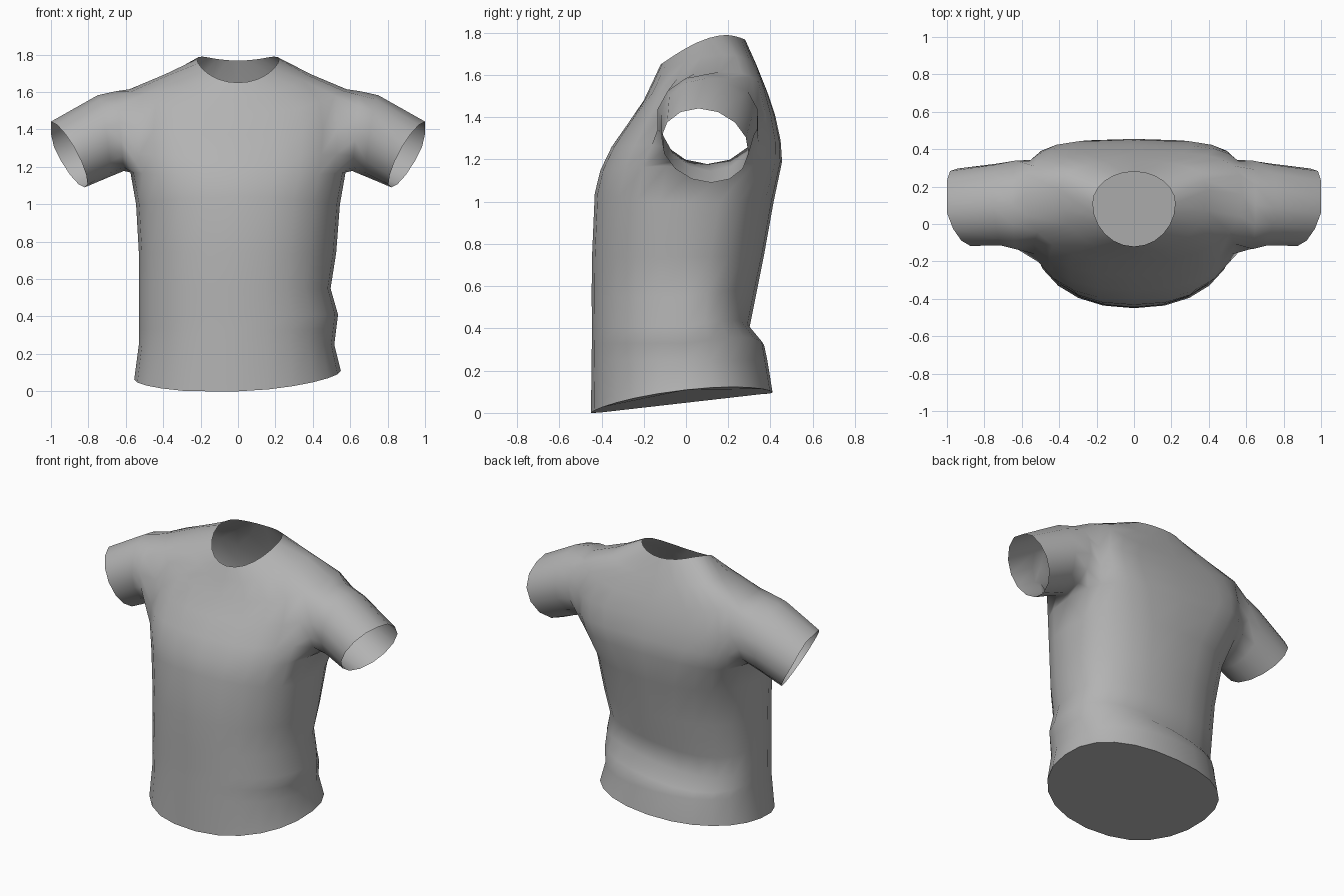
import bpy, bmesh, math
from mathutils import Vector

if "Cube" in bpy.data.objects:
    bpy.data.objects.remove(bpy.data.objects["Cube"])

N = 24          # points around the body
CUT = 2         # half width of the armhole, in columns

# left width, right width, side z, front y, front z, back y, back z, middle y,
# squareness of the front and of the back
RINGS = [
    (.555, .55, .08, -.45, .0, .41, .10, .0, .90, .90),        # hem
    (.53, .515, .25, -.447, .25, .385, .25, .0, .90, .90),
    (.53, .525, .33, -.446, .33, .37, .32, .0, .90, .90),
    (.53, .535, .41, -.445, .41, .30, .40, .0, .90, .88),      # waist fold
    (.53, .495, .55, -.447, .55, .33, .55, .0, .90, .88),
    (.53, .525, .74, -.445, .74, .37, .75, .0, .90, .86),
    (.545, .545, 1.0, -.432, 1.04, .415, 1.0, .02, .86, .78),
    (.575, .575, 1.17, -.405, 1.15, .455, 1.19, .06, .82, .60),   # armpit
    (.59, .59, 1.27, -.352, 1.26, .448, 1.29, .09, .81, .50),
    (.60, .60, 1.42, -.275, 1.37, .422, 1.41, .12, .81, .48),
    (.58, .58, 1.615, -.20, 1.48, .385, 1.52, .16, .82, .58),     # shoulder
    (.39, .39, 1.695, -.155, 1.575, .335, 1.645, .18, .86, .75),
    (.22, .22, 1.77, -.12, 1.65, .28, 1.775, .11, 1.0, 1.0),      # neckline
]
ARM_LOW, ARM_TOP = 7, 10

# sleeve sections: top (x, z), bottom (x, z), front y, back y, forward turn, twist
SLEEVE = [
    ((.65, 1.605), (.61, 1.178), -.14, .345, .0, .0),
    ((.75, 1.583), (.69, 1.145), -.118, .325, .02, .015),
    ((1.0, 1.442), (.82, 1.09), -.115, .295, .055, .03),
]


def spow(v, e):
    return math.copysign(abs(v) ** e, v)


def body_point(ring, row, k):
    left, right, zs, yf, zf, yb, zb, cy, ef, eb = ring
    a = 2 * math.pi * k / N
    c, s = math.cos(a), math.sin(a)
    c = 0 if abs(c) < 1e-9 else c
    s = 0 if abs(s) < 1e-9 else s
    e = eb if s > 0 else ef
    x = (right if c > 0 else left) * spow(c, e)
    y = cy + (yb - cy if s > 0 else cy - yf) * spow(s, e)
    z = (zb if s > 0 else zf) * s * s + zs * c * c
    if row == 0:                        # uneven hem
        z = .05 + .114 * y + .042 * x + .036 * (x / .55) ** 2
    if 2 <= row <= 4 and s > 0:         # waist fold slants across the back
        z += .12 * x * s
    if row == len(RINGS) - 1:           # scooped neckline
        t = (y + .12) / .4
        z = 1.65 + .14 * math.sin(t * 1.95) - .06 * max(0, t - .8)
    return Vector((x, y, max(z, 0)))


bm = bmesh.new()
rows = [[bm.verts.new(body_point(r, i, k)) for k in range(N)]
        for i, r in enumerate(RINGS)]


def in_armhole(i, k):
    side = k < CUT or k >= N - CUT or N // 2 - CUT <= k < N // 2 + CUT
    return side and ARM_LOW <= i < ARM_TOP


# body, leaving the armholes and the neck open
for i in range(len(rows) - 1):
    for k in range(N):
        if not in_armhole(i, k):
            j = (k + 1) % N
            bm.faces.new((rows[i][k], rows[i][j], rows[i + 1][j], rows[i + 1][k]))

# closed underside
base = bm.faces.new(rows[0][::-1])

# sleeves grow from the armhole edges, open at the cuffs
span = range(-CUT, CUT + 1)
path = [(ARM_LOW, k) for k in span]
path += [(i, CUT) for i in range(ARM_LOW + 1, ARM_TOP)]
path += [(ARM_TOP, -k) for k in span]
path += [(i, -CUT) for i in range(ARM_TOP - 1, ARM_LOW, -1)]
M = len(path)
for side in (1, -1):
    loop = [rows[i][(k if side > 0 else N // 2 - k) % N] for i, k in path]
    for top, low, yf, yb, turn, twist in SLEEVE:
        new = []
        for n in range(M):
            a = math.pi - (n - CUT) * 2 * math.pi / M
            t = (1 + math.cos(a)) / 2
            x = low[0] + (top[0] - low[0]) * t + turn * math.sin(a)
            z = low[1] + (top[1] - low[1]) * t
            y = (yf + yb) / 2 + (yb - yf) / 2 * math.sin(a) - twist * math.cos(a)
            new.append(bm.verts.new((side * min(x, 1), y, z)))
        for n in range(M):
            m = (n + 1) % M
            quad = (loop[n], loop[m], new[m], new[n])
            bm.faces.new(quad if side > 0 else quad[::-1])
        loop = new

# smooth cloth, crisp rim around the flat underside
for f in bm.faces:
    f.smooth = True
base.smooth = False
for e in base.edges:
    e.smooth = False

mesh = bpy.data.meshes.new("shirt")
bm.to_mesh(mesh)
bm.free()
shirt = bpy.data.objects.new("shirt", mesh)
bpy.context.collection.objects.link(shirt)

cloth = bpy.data.materials.new("grey cloth")
cloth.diffuse_color = (.45, .45, .45, 1)
cloth.use_nodes = True
cloth.node_tree.nodes["Principled BSDF"].inputs["Base Color"].default_value = cloth.diffuse_color
mesh.materials.append(cloth)
